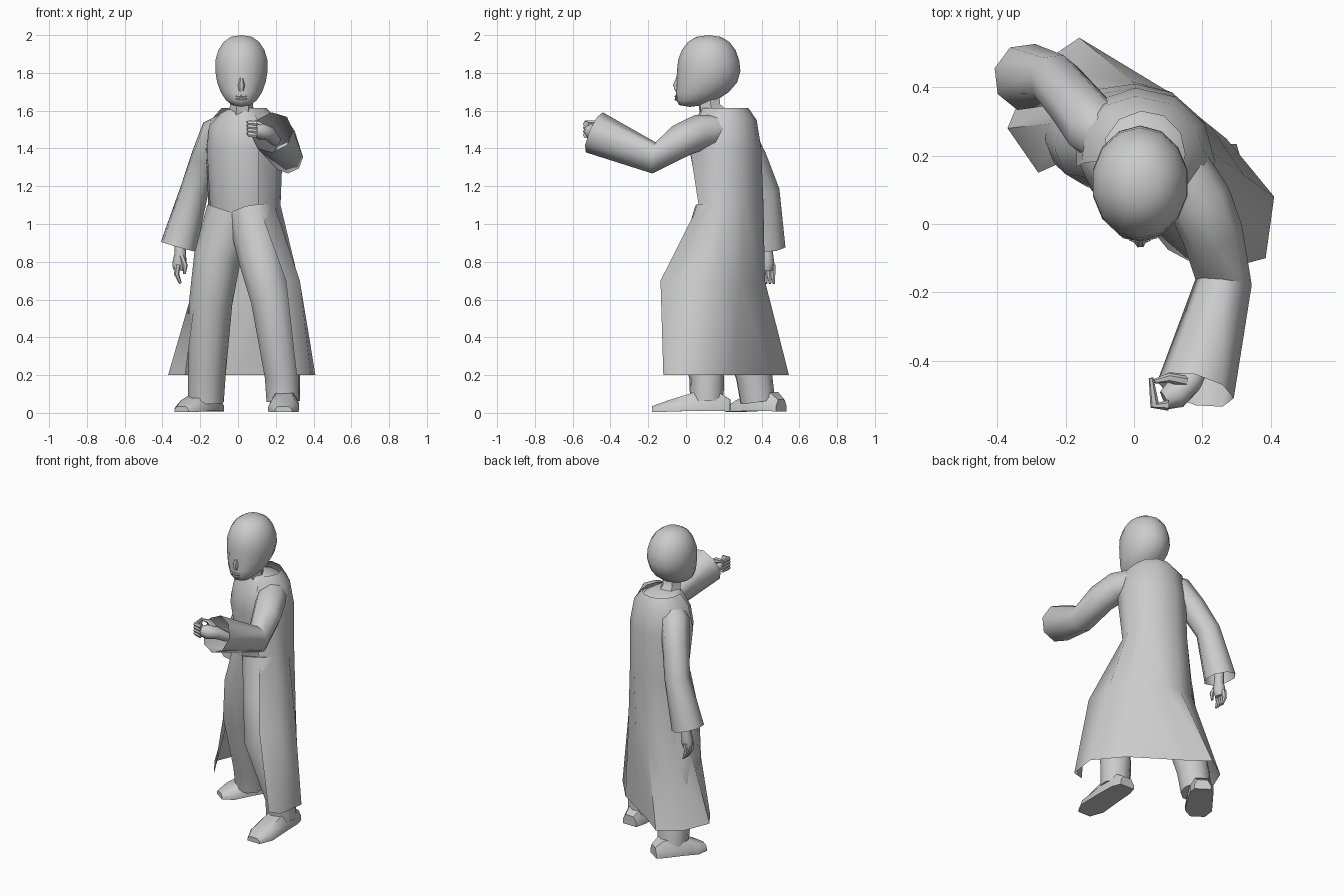
import bpy, bmesh, math
from mathutils import Vector

cube = bpy.data.objects.get("Cube")
if cube:
    bpy.data.objects.remove(cube)

shade = (.6, .6, .6, 1)
grey = bpy.data.materials.new("plain_grey")
grey.use_nodes = True
grey.diffuse_color = shade
grey.node_tree.nodes["Principled BSDF"].inputs["Base Color"].default_value = shade


def finish(name, bm, angle=50):
    """Turn a bmesh into a grey, smooth-shaded object."""
    bmesh.ops.recalc_face_normals(bm, faces=bm.faces)
    mesh = bpy.data.meshes.new(name)
    bm.to_mesh(mesh)
    bm.free()
    mesh.materials.append(grey)
    obj = bpy.data.objects.new(name, mesh)
    bpy.context.collection.objects.link(obj)
    bpy.ops.object.select_all(action='DESELECT')
    obj.select_set(True)
    bpy.context.view_layer.objects.active = obj
    bpy.ops.object.shade_smooth_by_angle(angle=math.radians(angle))


def skin(name, rows, closed=True, open_end=False):
    """Join rows of points with quads; closed rows get end caps."""
    bm = bmesh.new()
    rings = [[bm.verts.new(point) for point in row] for row in rows]
    count = len(rings[0])
    for lower, upper in zip(rings, rings[1:]):
        for i in range(count if closed else count - 1):
            j = (i + 1) % count
            bm.faces.new((lower[i], lower[j], upper[j], upper[i]))
    if closed:
        bm.faces.new(rings[0])
        if not open_end:
            bm.faces.new(rings[-1])
    finish(name, bm)


def tube(name, path, radii, sides=8, open_end=False):
    """Round tube along a path with one radius per point, free of twist."""
    points = [Vector(p) for p in path]
    across = Vector((1, .1, .05))
    rows = []
    for i, (point, radius) in enumerate(zip(points, radii)):
        before, after = points[max(i - 1, 0)], points[min(i + 1, len(points) - 1)]
        along = (after - before).normalized()
        across = (across - along * across.dot(along)).normalized()
        upright = across.cross(along)
        turns = [math.tau * k / sides for k in range(sides)]
        rows.append([point + radius * (across * math.cos(a) + upright * math.sin(a))
                     for a in turns])
    skin(name, rows, open_end=open_end)


# The body is turned so that its left shoulder leads
centre_x, yaw = .03, -.42


def body_arc(height, width, depth, centre_y, start=0, sweep=math.tau, count=12):
    """Points on a level ellipse that follows the turn of the body."""
    points = []
    steps = count if sweep == math.tau else count - 1
    for i in range(count):
        a = start + sweep * i / steps
        x, y = width * math.cos(a), depth * math.sin(a)
        points.append(Vector((centre_x + x * math.cos(yaw) - y * math.sin(yaw),
                              centre_y + x * math.sin(yaw) + y * math.cos(yaw), height)))
    return points


# Head: a full sphere whose lower half is pushed forward into the jaw
bm = bmesh.new()
bmesh.ops.create_uvsphere(bm, u_segments=14, v_segments=10, radius=1)
for vert in bm.verts:
    x, y, z = vert.co
    fuller = max(math.hypot(x, y), .01) ** -.2
    jaw = min(z, 0) ** 2 * .1
    half_width = .142 + min(z, .4) * .015
    vert.co = (.018 + x * fuller * half_width,
               max(.12 + y * fuller * .168 - jaw, -.052), 1.81 + z * .19)
finish("head", bm)

# Face and neck, on the middle line of the head
middle = .018


def midline(name, profile, radii):
    tube(name, [(middle, y, z) for y, z in profile], radii, sides=6)


midline("nose", [(-.042, 1.78), (-.052, 1.735), (-.045, 1.705)], [.008, .018, .014])
midline("neck", [(.16, 1.55), (.125, 1.62), (.12, 1.7)], [.09, .062, .062])
for name, z in (("upper_lip", 1.675), ("lower_lip", 1.66)):
    tube(name, [(middle + x, -.045 - lift, z) for x, lift in ((-.03, 0), (0, .008), (.03, 0))],
         [.004, .008, .004], sides=6)

# Torso
skin("torso", [
    body_arc(.9, .16, .12, .22),
    body_arc(1.1, .185, .155, .235),
    body_arc(1.4, .2, .18, .2),
    body_arc(1.52, .19, .16, .2),
    body_arc(1.585, .125, .12, .19),
    body_arc(1.615, .07, .07, .15)])

# Long coat: one open sheet from the collar down to a flared hem
hem_corners = [(.31, -.12), (.385, -.1), (.41, .08), (.27, .25), (-.02, .44),
               (-.16, .545), (-.3, .45), (-.37, .28), (-.28, .15)]
hem = [Vector((x, y, .2)) for x, y in hem_corners]


def coat_arc(height, width, depth, centre_y):
    return body_arc(height, width, depth, centre_y, start=-.8, sweep=4.6, count=len(hem))


waist = coat_arc(1.1, .2, .17, .235)
knee = []
for top, bottom in zip(waist, hem):
    # The front of the skirt flares early, the back late
    point = top.lerp(bottom, .6 - bottom.y)
    point.z = .7
    knee.append(point)
knee[0].y = -.135
skin("coat", [coat_arc(1.615, .12, .12, .21), coat_arc(1.55, .185, .16, .21),
              coat_arc(1.4, .21, .19, .205), waist, knee, hem], closed=False)

# Legs, from hip to ankle
tube("left_leg", [(.07, .17, 1.06), (.12, .09, .82), (.175, 0, .6), (.235, .11, .2), (.24, .11, .06)],
     [.13, .12, .108, .095, .09], sides=10)
tube("right_leg", [(-.03, .23, 1.06), (-.11, .23, .82), (-.145, .25, .58), (-.165, .36, .2), (-.17, .38, .06)],
     [.14, .125, .115, .1, .095], sides=10)


# Shoes: one section swept from heel to toe
def shoe(name, heel, toe):
    heel, toe = Vector(heel), Vector(toe)
    side = (toe - heel).cross(Vector((0, 0, 1))).normalized()
    rows = []
    for t, width, top in ((0, .05, .07), (.15, .07, .11), (.45, .076, .11), (.8, .082, .065), (1, .045, .035)):
        section = [(-1, .1), (-1, .5), (-.6, 1), (.6, 1), (1, .5), (1, .1)]
        rows.append([heel.lerp(toe, t) + side * width * a + Vector((0, 0, top * b))
                     for a, b in section])
    skin(name, rows)


shoe("left_shoe", (.25, .235, 0), (.24, -.18, 0))
shoe("right_shoe", (-.115, .505, 0), (-.3, .235, 0))

# Wide sleeves, open at the cuffs
tube("left_sleeve", [(.12, .2, 1.5), (.19, .07, 1.485), (.23, -.03, 1.44), (.262, -.17, 1.35), (.18, -.485, 1.485)],
     [.08, .095, .09, .083, .115], open_end=True)
tube("right_sleeve", [(-.04, .22, 1.53), (-.115, .28, 1.48), (-.17, .35, 1.35), (-.23, .42, 1.18), (-.315, .43, .88)],
     [.07, .09, .082, .078, .1], open_end=True)


# Hands: a palm, a row of four fingers and a thumb
def hand(side, palm, palm_radii, finger, finger_step, thumb):
    tube(side + "_palm", palm, palm_radii)
    taper = [.016, .014, .007]
    step = Vector(finger_step)
    for i, label in enumerate(("index", "middle", "ring", "little")):
        tube(f"{side}_{label}_finger", [Vector(p) + step * i for p in finger], taper, sides=6)
    tube(side + "_thumb", thumb, taper, sides=6)


hand("left", [(.2, -.4, 1.44), (.165, -.46, 1.48), (.12, -.5, 1.49), (.09, -.515, 1.495)],
     [.03, .038, .044, .03],
     [(.1, -.53, 1.53), (.06, -.53, 1.535), (.05, -.45, 1.54)], (0, 0, -.02),
     [(.15, -.46, 1.51), (.1, -.45, 1.535), (.06, -.46, 1.54)])
hand("right", [(-.31, .43, .93), (-.305, .43, .85), (-.31, .43, .79), (-.315, .43, .755)],
     [.028, .03, .038, .03],
     [(-.318, .4, .785), (-.325, .4, .735), (-.305, .405, .685)], (0, .02, 0),
     [(-.3, .41, .83), (-.28, .395, .78), (-.283, .395, .735)])
